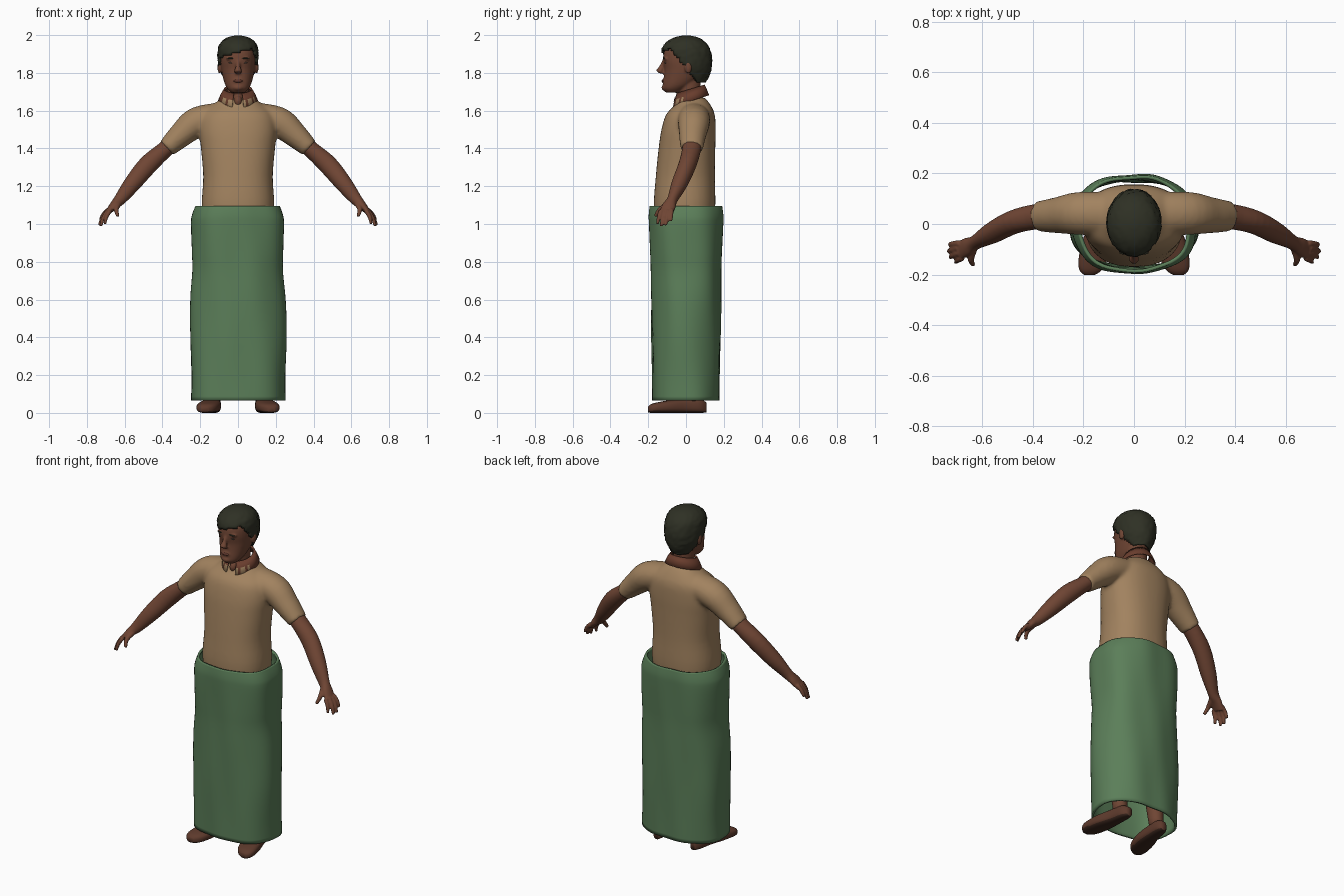
import bpy, bmesh, math, random
from mathutils import Vector, Matrix

random.seed(4)
if "Cube" in bpy.data.objects:
    bpy.data.objects.remove(bpy.data.objects["Cube"])


def colour(name, rgb):
    m = bpy.data.materials.new(name)
    m.use_nodes = True
    m.diffuse_color = (*rgb, 1)
    bsdf = m.node_tree.nodes["Principled BSDF"]
    bsdf.inputs["Base Color"].default_value = (*rgb, 1)
    bsdf.inputs["Roughness"].default_value = 0.9
    return m


SHIRT = colour("tan_cloth", (0.36, 0.225, 0.115))
SKIN = colour("brown_skin", (0.16, 0.060, 0.034))
GREEN = colour("green_cloth", (0.105, 0.21, 0.10))
HAIR = colour("black_hair", (0.028, 0.030, 0.018))
SHOE = colour("brown_leather", (0.11, 0.042, 0.025))
SOLE = colour("dark_sole", (0.045, 0.020, 0.013))
COLLAR = colour("rust_collar", (0.14, 0.046, 0.026))
LIP = colour("dark_lip", (0.11, 0.036, 0.024))
EYE = colour("eye", (0.10, 0.07, 0.055))
X, Y, Z = Vector((1, 0, 0)), Vector((0, 1, 0)), Vector((0, 0, 1))


def dense(rows, k):
    """Smoothly interpolate between the given sections."""
    r = [Vector(p) for p in rows]
    out = []
    for i in range(len(r) - 1):
        p0, p1, p2, p3 = r[max(i - 1, 0)], r[i], r[i + 1], r[min(i + 2, len(r) - 1)]
        for s in range(k):
            t = s / k
            m1, m2 = (p2 - p0) / 2, (p3 - p1) / 2
            out.append(p1 + m1 * t + (3 * (p2 - p1) - 2 * m1 - m2) * t * t
                       + (2 * (p1 - p2) + m1 + m2) * t ** 3)
    return out + [r[-1]]


def tube(bm, rows, ref=X, n=32, power=2.0, axis=None, caps=True, k=4):
    """Loft of rounded sections; each row is x, y, z, half width, half depth."""
    rows = dense(rows, k)
    centres = [Vector(r[:3]) for r in rows]
    rings = []
    for i, r in enumerate(rows):
        t = axis or (centres[min(i + 1, len(rows) - 1)] - centres[max(i - 1, 0)]).normalized()
        u = (ref - t * ref.dot(t)).normalized()
        v = t.cross(u)
        ring = []
        for j in range(n):
            c, s = math.cos(math.tau * j / n), math.sin(math.tau * j / n)
            c = math.copysign(abs(c) ** (2 / power), c)
            s = math.copysign(abs(s) ** (2 / power), s)
            ring.append(bm.verts.new(centres[i] + u * r[3] * c + v * r[4] * s))
        rings.append(ring)
    for a, b in zip(rings, rings[1:]):
        for j in range(n):
            q = (j + 1) % n
            bm.faces.new((a[j], a[q], b[q], b[j]))
    if caps:
        bm.faces.new(rings[0][::-1])
        bm.faces.new(rings[-1])


def ball(bm, centre, radii):
    bmesh.ops.create_uvsphere(bm, u_segments=16, v_segments=10, radius=1,
                              matrix=Matrix.Translation(centre) @ Matrix.Diagonal((*radii, 1)))


def finish(name, bm, mats, voxel=0, relax=2, mirror=False, wall=0):
    mesh = bpy.data.meshes.new(name)
    for f in bm.faces:
        f.smooth = True
    bm.to_mesh(mesh)
    bm.free()
    ob = bpy.data.objects.new(name, mesh)
    bpy.context.collection.objects.link(ob)
    for m in mats:
        mesh.materials.append(m)
    if voxel:
        mod = ob.modifiers.new("merge", "REMESH")
        mod.mode, mod.voxel_size, mod.use_smooth_shade = "VOXEL", voxel, True
        mod = ob.modifiers.new("relax", "SMOOTH")
        mod.factor, mod.iterations = 0.5, relax
    if wall:
        mod = ob.modifiers.new("wall", "SOLIDIFY")
        mod.thickness, mod.offset = wall, -1
    if mirror:
        ob.modifiers.new("both_sides", "MIRROR").use_mirror_merge = False
    return ob


def section(z, rx, front, back):
    return (0, (front + back) / 2, z, rx, (back - front) / 2)


# Shirt: torso and two short sleeves merged
bm = bmesh.new()
tube(bm, [section(*s) for s in (
    (0.95, .17, -.15, .14), (1.09, .192, -.17, .155), (1.25, .184, -.16, .153),
    (1.40, .196, -.145, .155), (1.50, .205, -.13, .157), (1.58, .19, -.105, .152),
    (1.63, .135, -.06, .13), (1.67, .08, -.04, .10))], power=2.3, axis=Z, n=48)
for s in (1, -1):
    tube(bm, [(s * .08, .04, 1.575, .085, .07), (s * .215, .042, 1.54, .085, .08),
              (s * .30, .035, 1.473, .072, .067), (s * .378, .03, 1.40, .06, .05)], ref=Y)
finish("shirt", bm, [SHIRT], voxel=.011, relax=5)

# Collar: open folded band, higher at the back, with pale front tips
bm = bmesh.new()
n, grid = 40, []
for rx, ry, z, drop in ((.066, .068, 1.705, 0), (.074, .076, 1.715, 0),
                        (.092, .088, 1.685, .005), (.106, .100, 1.652, .02)):
    row = []
    for j in range(n + 1):
        a = -math.pi / 2 + .3 + (math.tau - .6) * j / n
        y = ry * math.sin(a)
        tip = max(0, -math.sin(a)) ** 4
        row.append(bm.verts.new((rx * math.cos(a), .023 + y, z + .3 * y - drop * tip)))
    grid.append(row)
for i, (a, b) in enumerate(zip(grid, grid[1:])):
    for j in range(n):
        f = bm.faces.new((a[j], b[j], b[j + 1], a[j + 1]))
        f.material_index = int(i == 2 and (j < 6 or j >= n - 6) and j % 3 != 1)
finish("collar", bm, [COLLAR, SHIRT], wall=.006)

# Wrapped skirt: open tube with soft folds
bm = bmesh.new()
tube(bm, [(0, 0, z, rx, ry) for z, rx, ry in (
    (.065, .25, .178), (.2, .25, .179), (.4, .254, .182), (.6, .25, .184), (.75, .24, .186),
    (.85, .243, .19), (1.0, .247, .196), (1.05, .24, .196), (1.095, .222, .19))],
    power=2.4, axis=Z, n=72, caps=False)
for v in bm.verts:
    a = math.atan2(v.co.y, v.co.x)
    fold = 1 + .012 * math.sin(7 * a + 5 * v.co.z) + .008 * math.sin(4 * a - 9 * v.co.z)
    v.co.x *= fold
    v.co.y *= fold
finish("skirt", bm, [GREEN], wall=.013)

# Arms with hands
bm = bmesh.new()
tube(bm, [(.29, .035, 1.48, .05, .05), (.38, .03, 1.40, .05, .044), (.475, .008, 1.315, .047, .051),
          (.56, -.035, 1.213, .042, .045), (.625, -.072, 1.13, .028, .032),
          (.66, -.09, 1.095, .036, .022), (.69, -.105, 1.06, .036, .014)], ref=Y)
fingers = [((.678, -.135, 1.07), (.705, -.152, 1.0)), ((.689, -.115, 1.07), (.727, -.132, .988)),
           ((.693, -.095, 1.07), (.734, -.108, .992)), ((.690, -.076, 1.075), (.730, -.080, 1.015))]
for base, tip in fingers:
    mid = Vector(base).lerp(Vector(tip), .5) + Vector((.005, 0, .003))
    tube(bm, [(*base, .012, .012), (*mid, .011, .011), (*tip, .008, .008)], ref=Y, n=10)
tube(bm, [(.635, -.095, 1.105, .018, .016), (.645, -.14, 1.075, .013, .013),
          (.635, -.162, 1.04, .009, .009)], n=10)
finish("arms", bm, [SKIN], voxel=.0055, mirror=True)

# Legs
bm = bmesh.new()
tube(bm, [(.10, 0, .96, .085, .09), (.115, 0, .5, .058, .06), (.12, .02, .3, .054, .058),
          (.13, .035, .05, .036, .04)], axis=-Z, n=20)
finish("legs", bm, [SKIN], mirror=True)

# Shoes: soles picked out by height
bm = bmesh.new()
tube(bm, [(.122, .108, .028, .018, .026), (.127, .075, .037, .036, .037), (.135, 0, .038, .045, .038),
          (.150, -.08, .034, .058, .034), (.164, -.15, .028, .056, .028), (.172, -.185, .023, .042, .023),
          (.176, -.202, .018, .02, .014)], axis=-Y, power=2.7, n=28)
for f in bm.faces:
    f.material_index = int(f.calc_center_median().z < .011)
finish("shoes", bm, [SHOE, SOLE], mirror=True)

# Head: skull, neck, nose, brow and ears merged
bm = bmesh.new()
tube(bm, [section(*s) for s in (
    (1.695, .035, -.105, -.03), (1.715, .055, -.122, 0), (1.74, .069, -.122, .04),
    (1.78, .081, -.117, .08), (1.82, .089, -.115, .10), (1.87, .093, -.122, .11),
    (1.92, .09, -.112, .11), (1.96, .07, -.075, .085), (1.98, .035, -.03, .04))],
    axis=Z, power=2.15)
tube(bm, [(0, .03, 1.58, .065, .06), (0, .022, 1.66, .058, .058), (0, .015, 1.76, .058, .062)], axis=Z)
tube(bm, [(0, -.112, 1.87, .009, .012), (0, -.128, 1.835, .012, .014),
          (0, -.139, 1.812, .020, .019), (0, -.127, 1.797, .017, .012)], axis=-Z, n=14)
ball(bm, (0, -.04, 1.65), (.022, .026, .03))
ball(bm, (0, -.108, 1.722), (.03, .022, .018))
ball(bm, (0, -.117, 1.757), (.026, .010, .012))
for s in (1, -1):
    ball(bm, (s * .034, -.106, 1.875), (.03, .013, .009))
    ball(bm, (s * .098, .012, 1.83), (.011, .02, .034))
finish("head", bm, [SKIN], voxel=.006)

# Face details
bm = bmesh.new()
ball(bm, (0, -.122, 1.757), (.024, .007, .008))
finish("lips", bm, [LIP])
bm = bmesh.new()
ball(bm, (.036, -.107, 1.853), (.014, .008, .005))
finish("eyes", bm, [EYE], mirror=True)
bm = bmesh.new()
ball(bm, (.037, -.113, 1.877), (.021, .008, .004))
finish("eyebrows", bm, [HAIR], mirror=True)

# Hair: tufted cap with the face opening removed
bm = bmesh.new()
tube(bm, [section(*s) for s in (
    (1.75, .068, -.10, .105), (1.79, .086, -.11, .125), (1.83, .102, -.115, .135),
    (1.88, .108, -.124, .138), (1.93, .105, -.127, .126), (1.965, .088, -.10, .10),
    (1.988, .055, -.06, .062), (1.998, .015, -.015, .02))], axis=Z, n=56)
for v in bm.verts:
    if v.co.z < 1.985:
        v.co += Vector((v.co.x, v.co.y, 0)).normalized() * random.uniform(-.003, .003)


def on_face(p):
    return p.z < 1.908 + .25 * p.x and p.y < -.06 + (1.9 - p.z) * .8


opening = [f for f in bm.faces if on_face(f.calc_center_median()) or f.calc_center_median().z < 1.751]
bmesh.ops.delete(bm, geom=opening, context="FACES")
finish("hair", bm, [HAIR], wall=.014)
